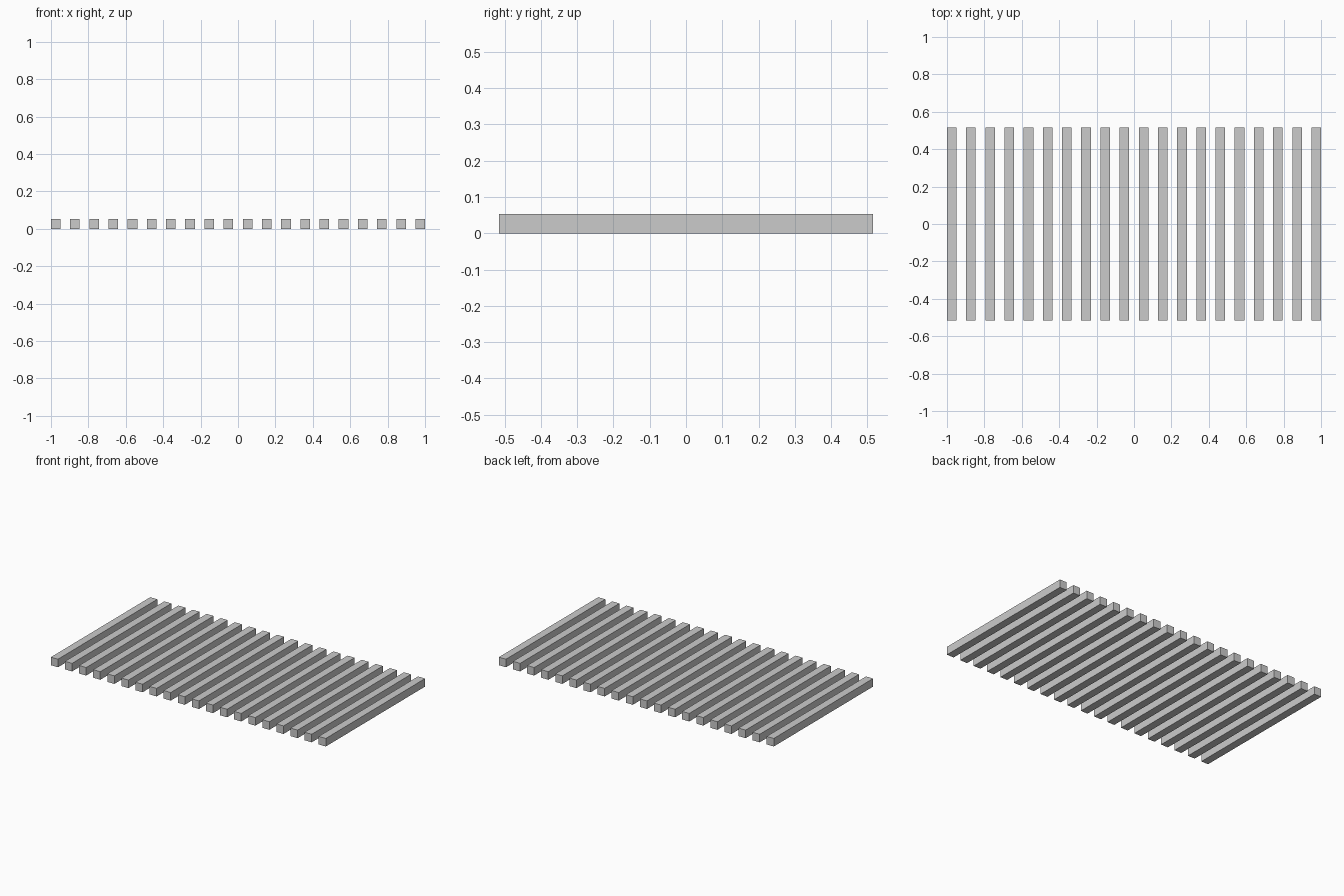
import bpy

if "Cube" in bpy.data.objects:
    bpy.data.objects.remove(bpy.data.objects["Cube"])

COUNT = 20
WIDTH = 2 / (2 * COUNT - 1)   # slat width equals the gap between slats
LENGTH = 1.032
HEIGHT = 0.053


def add_slat(index):
    x = -1 + WIDTH / 2 + index * 2 * WIDTH
    bpy.ops.mesh.primitive_cube_add(size=1, location=(x, 0, HEIGHT / 2))
    slat = bpy.context.object
    slat.name = f"slat_{index + 1:02d}"
    slat.scale = (WIDTH, LENGTH, HEIGHT)
    bpy.ops.object.transform_apply(location=False, rotation=False, scale=True)


# Row of evenly spaced flat-faced slats
for i in range(COUNT):
    add_slat(i)
